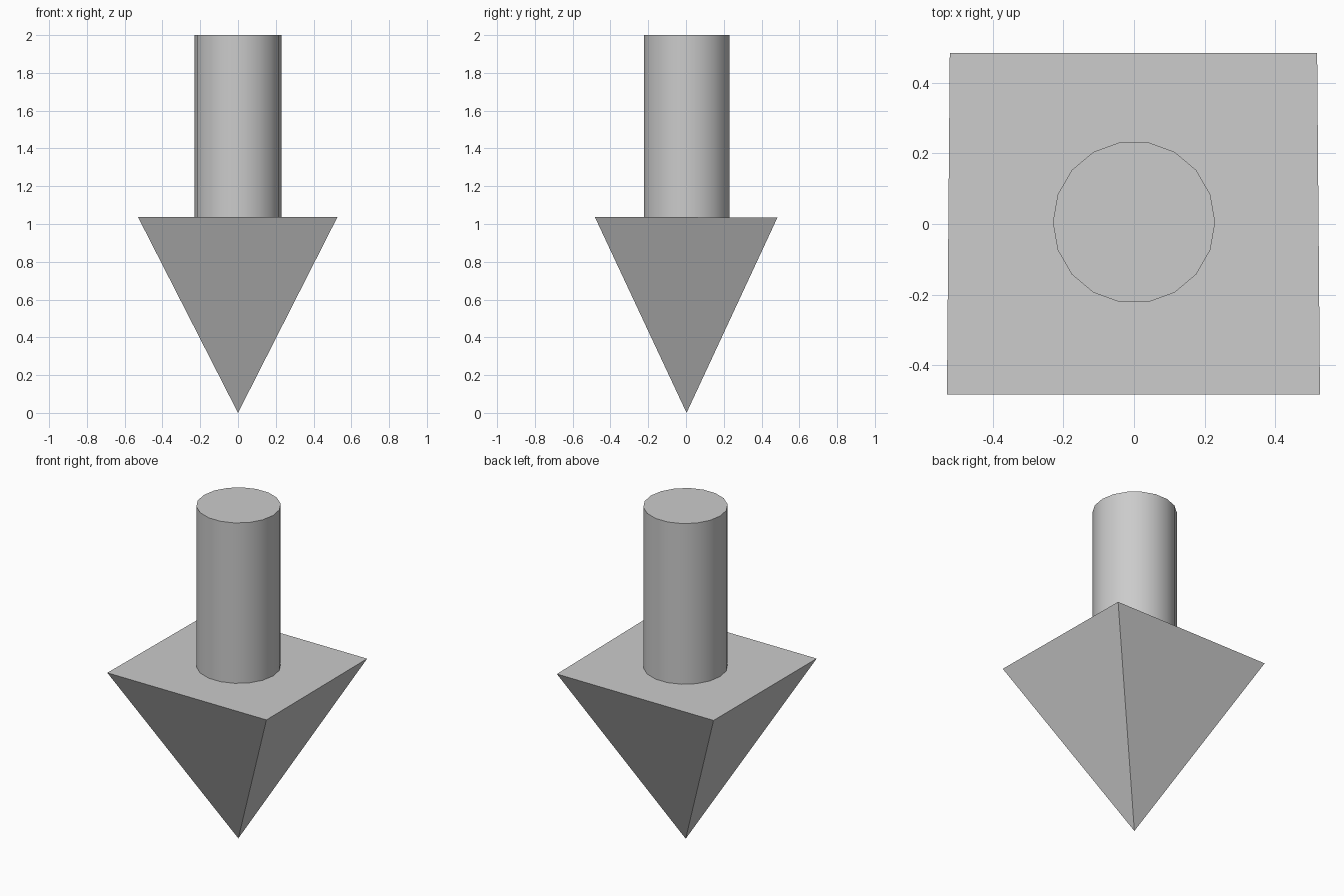
import bpy
import bmesh

if "Cube" in bpy.data.objects:
    bpy.data.objects.remove(bpy.data.objects["Cube"])

# Arrow head: inverted four-sided pyramid, slightly tapered towards the back
bm = bmesh.new()
corners = [(-0.53, -0.483, 1.038), (0.527, -0.483, 1.038),
           (0.519, 0.484, 1.034), (-0.522, 0.484, 1.034)]
top = [bm.verts.new(c) for c in corners]
tip = bm.verts.new((0, 0.003, 0))
bm.faces.new(top)
for a, b in zip(top, top[1:] + top[:1]):
    bm.faces.new((b, a, tip))
bmesh.ops.recalc_face_normals(bm, faces=bm.faces)
mesh = bpy.data.meshes.new("arrow_head")
bm.to_mesh(mesh)
bm.free()
head = bpy.data.objects.new("arrow_head", mesh)
bpy.context.collection.objects.link(head)

# Shaft: 18-sided cylinder with one vertex on the +x axis
z0, z1 = 1.035, 2.0
bpy.ops.mesh.primitive_cylinder_add(
    vertices=18, radius=0.23, depth=z1 - z0,
    location=(0, 0.005, (z0 + z1) / 2), rotation=(0, 0, 1.5707963))
shaft = bpy.context.object
shaft.name = "arrow_shaft"
bpy.ops.object.shade_smooth_by_angle()
